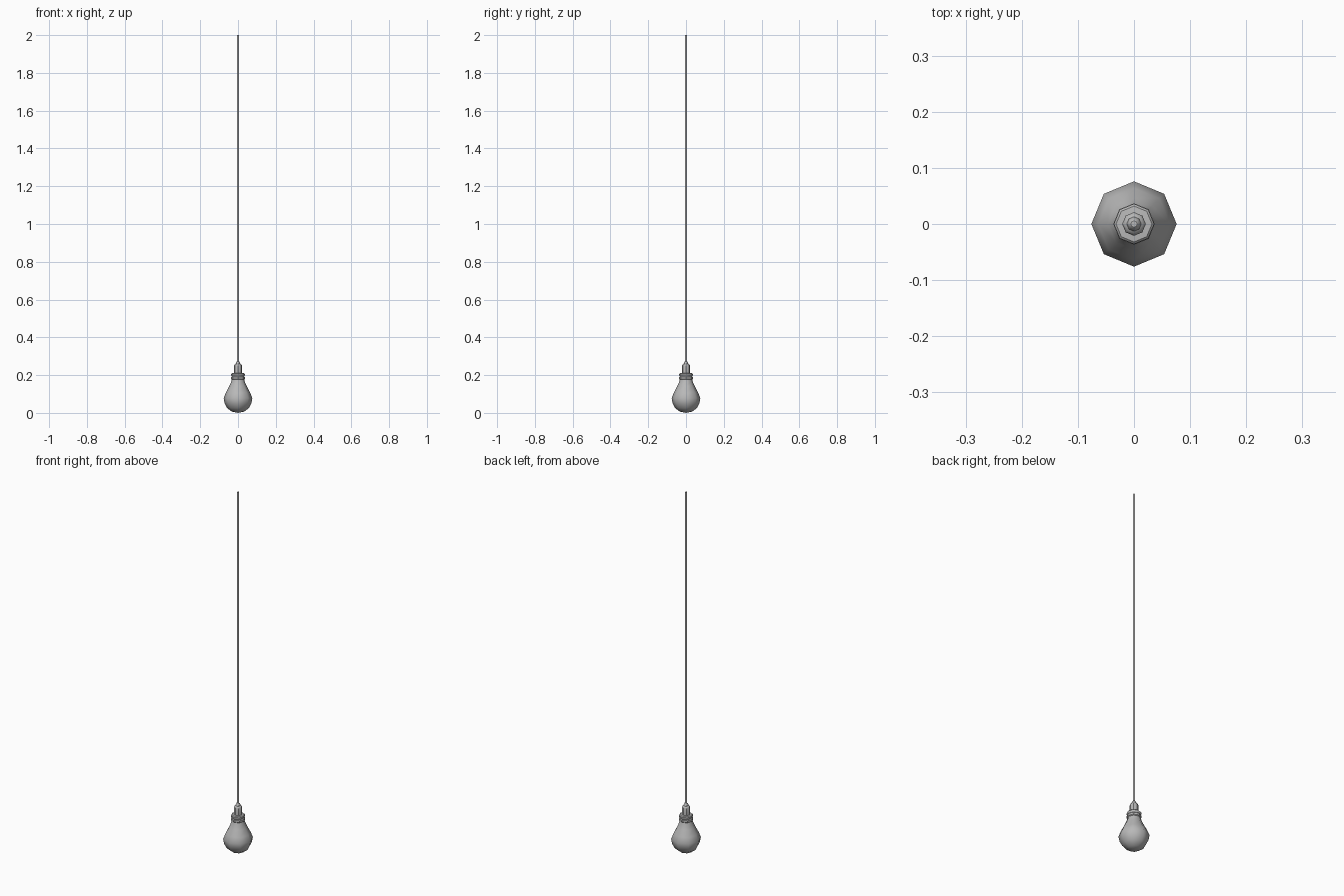
import bpy, bmesh, math

if "Cube" in bpy.data.objects:
    bpy.data.objects.remove(bpy.data.objects["Cube"])

grey = bpy.data.materials.new("mid_grey")
grey.diffuse_color = (0.48, 0.48, 0.48, 1)
grey.use_nodes = True
grey.node_tree.nodes["Principled BSDF"].inputs["Base Color"].default_value = grey.diffuse_color


def lathe(name, profile, sides=8, angle=40):
    """Revolve (radius, z) points around the z axis; radius 0 makes a pole."""
    bm = bmesh.new()
    rings = []
    for r, z in profile:
        if r == 0:
            rings.append([bm.verts.new((0, 0, z))] * sides)
        else:
            rings.append([bm.verts.new((r * math.cos(2 * math.pi * i / sides),
                                        r * math.sin(2 * math.pi * i / sides), z))
                          for i in range(sides)])
    for a, b in zip(rings, rings[1:]):
        for i in range(sides):
            j = (i + 1) % sides
            # profiles run upwards, so this order faces outwards
            bm.faces.new(list(dict.fromkeys((a[i], a[j], b[j], b[i]))))
    mesh = bpy.data.meshes.new(name)
    bm.to_mesh(mesh)
    bm.free()
    mesh.materials.append(grey)
    obj = bpy.data.objects.new(name, mesh)
    bpy.context.collection.objects.link(obj)
    bpy.ops.object.select_all(action='DESELECT')
    obj.select_set(True)
    bpy.context.view_layer.objects.active = obj
    bpy.ops.object.shade_smooth_by_angle(angle=math.radians(angle))
    return obj


# Pear-shaped glass, open at the neck
lathe("glass_bulb", [(0, 0), (0.033, 0.007), (0.058, 0.026), (0.071, 0.051),
                     (0.076, 0.078), (0.064, 0.108), (0.046, 0.142),
                     (0.036, 0.165), (0.032, 0.18)], angle=60)

# Socket collar: lower and upper rings with a groove between
lathe("socket_collar", [(0.032, 0.175), (0.037, 0.18), (0.037, 0.19),
                        (0.033, 0.194), (0.036, 0.198), (0.036, 0.206),
                        (0.032, 0.21), (0.021, 0.211)])

# Narrow socket body with stepped, tapered top
lathe("socket_body", [(0.021, 0.21), (0.021, 0.25), (0.018, 0.256),
                      (0.013, 0.259), (0.010, 0.269), (0.006, 0.273)])

# Hanging cord
lathe("cord", [(0.006, 0.27), (0.006, 2.0), (0, 2.0)], angle=60)
